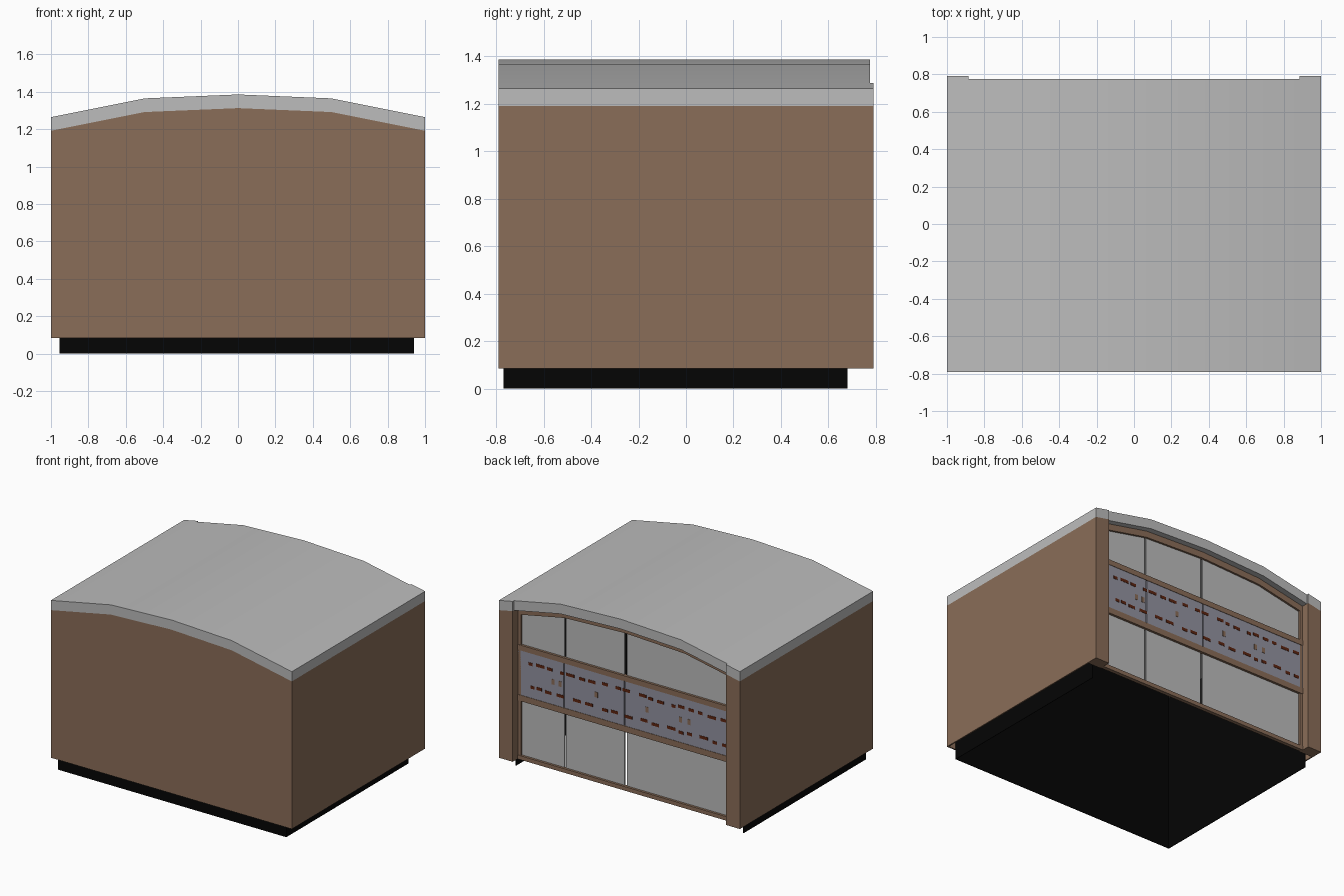
import bpy, bmesh, random

if "Cube" in bpy.data.objects:
    bpy.data.objects.remove(bpy.data.objects["Cube"])

random.seed(4)


def material(name, r, g, b):
    lin = [((c / 255 + 0.055) / 1.055) ** 2.4 if c > 10 else c / 255 / 12.92 for c in (r, g, b)]
    m = bpy.data.materials.new(name)
    m.diffuse_color = (*lin, 1)
    m.use_nodes = True
    m.node_tree.nodes["Principled BSDF"].inputs["Base Color"].default_value = m.diffuse_color
    return m


BROWN = material("brown_wall", 138, 109, 88)
GREY = material("grey_metal", 188, 188, 188)
BLACK = material("black_base", 5, 5, 5)
BLUE = material("blue_grey_band", 147, 147, 161)
RED = material("dark_red", 92, 36, 16)


def prism(name, pts, y0, y1, mat):
    """Extrude an x-z outline from y0 to y1."""
    bm = bmesh.new()
    face = bm.faces.new([bm.verts.new((x, y0, z)) for x, z in pts])
    ext = bmesh.ops.extrude_face_region(bm, geom=[face])["geom"]
    bmesh.ops.translate(bm, vec=(0, y1 - y0, 0), verts=[v for v in ext if isinstance(v, bmesh.types.BMVert)])
    bmesh.ops.recalc_face_normals(bm, faces=bm.faces)
    me = bpy.data.meshes.new(name)
    bm.to_mesh(me)
    bm.free()
    me.materials.append(mat)
    ob = bpy.data.objects.new(name, me)
    bpy.context.collection.objects.link(ob)
    return ob


def box(name, x0, x1, y0, y1, z0, z1, mat):
    return prism(name, [(x0, z0), (x1, z0), (x1, z1), (x0, z1)], y0, y1, mat)


def roof_z(x):
    """Height of the faceted arched roof top."""
    x = abs(x)
    return 1.386 - 0.042 * x if x <= 0.5 else 1.365 - 0.2 * (x - 0.5)


def arch(x0, x1, drop):
    xs = [x0] + [x for x in (-0.5, 0, 0.5) if x0 < x < x1] + [x1]
    return [(x, roof_z(x) - drop) for x in xs]


def under_arch(name, x0, x1, z0, drop, y0, y1, mat):
    return prism(name, [(x1, z0), (x0, z0)] + arch(x0, x1, drop), y0, y1, mat)


def arch_band(name, x0, x1, top, bottom, y0, y1, mat):
    return prism(name, arch(x0, x1, top) + arch(x0, x1, bottom)[::-1], y0, y1, mat)


W, D, T = 0.885, 0.79, 0.073       # opening half width, half depth, roof thickness
BACK, PANEL, FRAME = 0.705, 0.715, 0.73   # depths of the glazed back
ARCH = T + 0.048                   # top of the upper panels below the roof

# black inner lining that shows as the base; open below and at the back
box("base_left", -0.955, -0.95, -0.77, 0.68, 0, 1.18, BLACK)
box("base_right", 0.935, 0.94, -0.77, 0.68, 0, 1.18, BLACK)
under_arch("base_front", -0.955, 0.94, 0, T + 0.005, -0.77, -0.765, BLACK)

# hollow body: front wall and side walls
under_arch("front_wall", -1, 1, 0.085, T, -D, -D + 0.01, BROWN)
for s, side in ((-1, "left"), (1, "right")):
    a, b = sorted((s, s * 0.99))
    under_arch(side + "_wall", a, b, 0.085, T, -D + 0.01, 0.70, BROWN)

# roof, with the corner pieces reaching further back
roof = arch_band("roof", -1, 1, 0, T, -D, 0.775, GREY)
bpy.context.view_layer.objects.active = roof
roof.select_set(True)
bpy.ops.object.shade_smooth_by_angle()
for x0, x1, side in ((-1, -W, "left"), (W, 1, "right")):
    under_arch(side + "_post", x0, x1, 0.085, T, 0.70, D, BROWN)
    arch_band(side + "_roof_corner", x0, x1, 0, T, 0.775, D, GREY)

# frame of the glazed back
arch_band("arched_frame", -W, W, T, ARCH, BACK, FRAME, BROWN)
for z0, z1, name in ((0.085, 0.115, "bottom"), (0.525, 0.57, "lower"), (0.905, 0.945, "upper")):
    box(name + "_rail", -W, W, BACK, FRAME + 0.003, z0, z1, BROWN)
for s in (-1, 1):
    a, b = sorted((s * W, s * (W - 0.025)))
    under_arch("side_frame", a, b, 0.085, T, BACK, FRAME, BROWN)

# grey panels, with open gaps between them
for x0, x1 in ((-0.86, -0.009), (0.009, 0.494), (0.506, 0.86)):
    box("lower_panel", x0, x1, BACK, PANEL, 0.115, 0.525, GREY)
    under_arch("upper_panel", x0, x1, 0.945, ARCH, BACK, PANEL, GREY)

# middle band in three lengths
for x0, x1 in ((-W, -0.005), (0.005, 0.496), (0.504, W)):
    box("middle_band", x0, x1, BACK, FRAME, 0.57, 0.905, BLUE)

# worn flecks on the band
for z in (0.65, 0.83):
    x = -0.85
    while x < 0.78:
        w = random.uniform(0.03, 0.07)
        dz = random.uniform(-0.008, 0.008)
        box("red_fleck", x, x + w, FRAME, FRAME + 0.002, z + dz - 0.011, z + dz + 0.011, RED)
        x += w + random.uniform(0.015, 0.08)
for x in (-0.55, -0.48, -0.2, 0.22, 0.52, 0.58):
    box("brown_fleck", x, x + 0.025, FRAME, FRAME + 0.002, 0.72, 0.76, BROWN)
